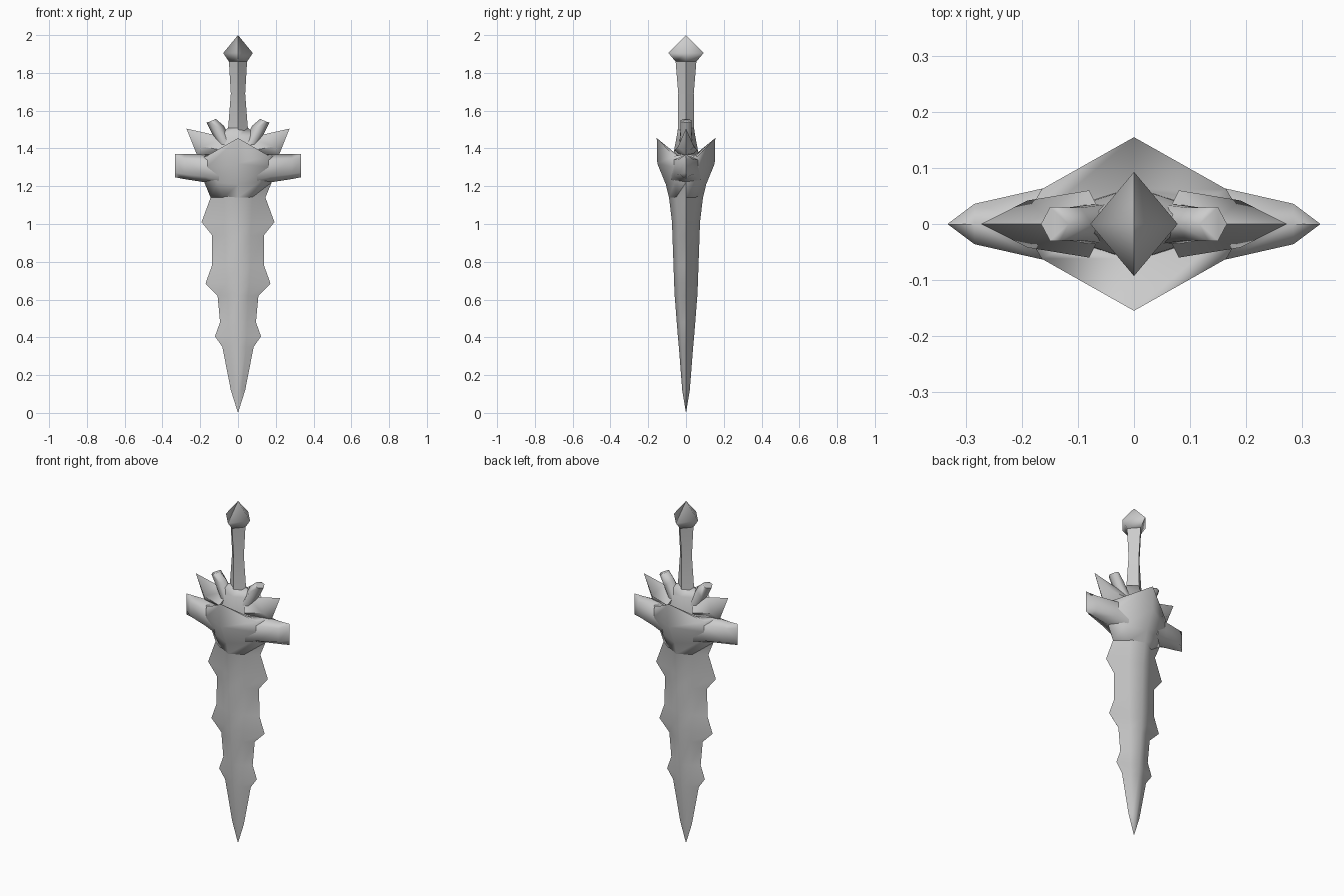
import bpy
import bmesh
from math import radians

cube = bpy.data.objects.get("Cube")
if cube:
    bpy.data.objects.remove(cube)

steel = bpy.data.materials.new("grey_steel")
steel.use_nodes = True
GREY = (0.6, 0.6, 0.6, 1)
steel.diffuse_color = GREY
steel.node_tree.nodes["Principled BSDF"].inputs["Base Color"].default_value = GREY


def loft(name, rings, mirror=False):
    """Skin equal-length rings of points, cap both ends, optionally mirror in x."""
    bm = bmesh.new()
    loops = [[bm.verts.new(p) for p in ring] for ring in rings]
    n = len(loops[0])
    for a, b in zip(loops, loops[1:]):
        for i in range(n):
            j = (i + 1) % n
            bm.faces.new((a[i], a[j], b[j], b[i]))
    bm.faces.new(loops[0])
    bm.faces.new(loops[-1])
    if mirror:
        copy = bmesh.ops.duplicate(bm, geom=bm.verts[:] + bm.edges[:] + bm.faces[:])
        for v in copy["geom"]:
            if isinstance(v, bmesh.types.BMVert):
                v.co.x *= -1
    bmesh.ops.remove_doubles(bm, verts=bm.verts, dist=0.0005)
    bmesh.ops.recalc_face_normals(bm, faces=bm.faces)
    mesh = bpy.data.meshes.new(name)
    bm.to_mesh(mesh)
    bm.free()
    mesh.materials.append(steel)
    obj = bpy.data.objects.new(name, mesh)
    bpy.context.collection.objects.link(obj)
    bpy.ops.object.select_all(action="DESELECT")
    obj.select_set(True)
    bpy.context.view_layer.objects.active = obj
    bpy.ops.object.shade_smooth_by_angle(angle=radians(75))
    return obj


def diamond(z, w, d):
    return [(w, 0, z), (0, d, z), (-w, 0, z), (0, -d, z)]


def octagon(edge, mid, ridge):
    """Edge (x, z), mid (x, y, z) and ridge (y, z), mirrored in x and y."""
    (ex, ez), (mx, my, mz), (ry, rz) = edge, mid, ridge
    return [(ex, 0, ez), (mx, my, mz), (0, ry, rz), (-mx, my, mz),
            (-ex, 0, ez), (-mx, -my, mz), (0, -ry, rz), (mx, -my, mz)]


# Blade: height, notched edge half width, core half width, ridge half depth
blade = [(0, 0, 0, 0), (0.12, 0.038, 0.019, 0.02), (0.35, 0.083, 0.042, 0.038),
         (0.405, 0.122, 0.045, 0.043), (0.48, 0.095, 0.048, 0.049),
         (0.62, 0.108, 0.054, 0.06), (0.685, 0.172, 0.06, 0.063),
         (0.78, 0.138, 0.066, 0.066), (0.94, 0.137, 0.068, 0.072),
         (1.01, 0.193, 0.07, 0.074), (1.14, 0.145, 0.075, 0.09),
         (1.22, 0.178, 0.09, 0.107)]
loft("blade", [octagon((w, z), (c, d * 0.58, z), (d, z)) for z, w, c, d in blade])

# Guard shield with peaked lips on front and back
loft("guard_shield", [
    octagon((0.145, 1.14), (0.075, 0.052, 1.14), (0.09, 1.14)),
    octagon((0.178, 1.22), (0.11, 0.06, 1.22), (0.107, 1.21)),
    octagon((0.2, 1.3), (0.165, 0.062, 1.3), (0.152, 1.32)),
    octagon((0.2, 1.35), (0.165, 0.062, 1.36), (0.155, 1.455)),
    octagon((0.19, 1.37), (0.13, 0.045, 1.365), (0.062, 1.37)),
])


# Crossguard arms, ending in a vertical edge
def arm_ring(x, y, low, high):
    inset = (high - low) * 0.2
    return [(x, 0, high), (x, y, high - inset), (x, y, low + inset),
            (x, 0, low), (x, -y, low + inset), (x, -y, high - inset)]


loft("crossguard_arms", [arm_ring(0.1, 0.077, 1.2, 1.37),
                         arm_ring(0.17, 0.062, 1.22, 1.37),
                         arm_ring(0.285, 0.036, 1.238, 1.37),
                         arm_ring(0.333, 0, 1.247, 1.37)], mirror=True)

# Collar between guard and grip
loft("collar", [diamond(1.3, 0.21, 0.072), diamond(1.38, 0.2, 0.065),
                diamond(1.46, 0.12, 0.05), diamond(1.51, 0.05, 0.042)])

# Pointed side spikes
tip = (0.273, 0, 1.505)
loft("collar_spikes", [
    [(0.08, 0, 1.34), (0.08, 0.06, 1.39), (0.05, 0, 1.46), (0.08, -0.06, 1.39)],
    [(0.217, 0, 1.365), (0.19, 0.042, 1.41), (0.14, 0, 1.475), (0.19, -0.042, 1.41)],
    [tip] * 4], mirror=True)

# Blunt prongs beside the grip
loft("collar_prongs", [
    [(0.09, 0, 1.4), (0.08, 0.035, 1.41), (0.05, 0.035, 1.42),
     (0.03, 0, 1.43), (0.05, -0.035, 1.42), (0.08, -0.035, 1.41)],
    [(0.135, 0, 1.475), (0.12, 0.029, 1.48), (0.095, 0.029, 1.505),
     (0.075, 0, 1.52), (0.095, -0.029, 1.505), (0.12, -0.029, 1.48)],
    [(0.166, 0, 1.537), (0.15, 0.03, 1.542), (0.132, 0.03, 1.55),
     (0.117, 0, 1.556), (0.132, -0.03, 1.55), (0.15, -0.03, 1.542)]], mirror=True)

# Grip and pommel
loft("grip", [diamond(1.4, 0.06, 0.05), diamond(1.51, 0.052, 0.043),
              diamond(1.69, 0.038, 0.041), diamond(1.86, 0.048, 0.055)])
loft("pommel", [diamond(1.86, 0.048, 0.055), diamond(1.905, 0.078, 0.093),
                diamond(2.0, 0, 0)])
